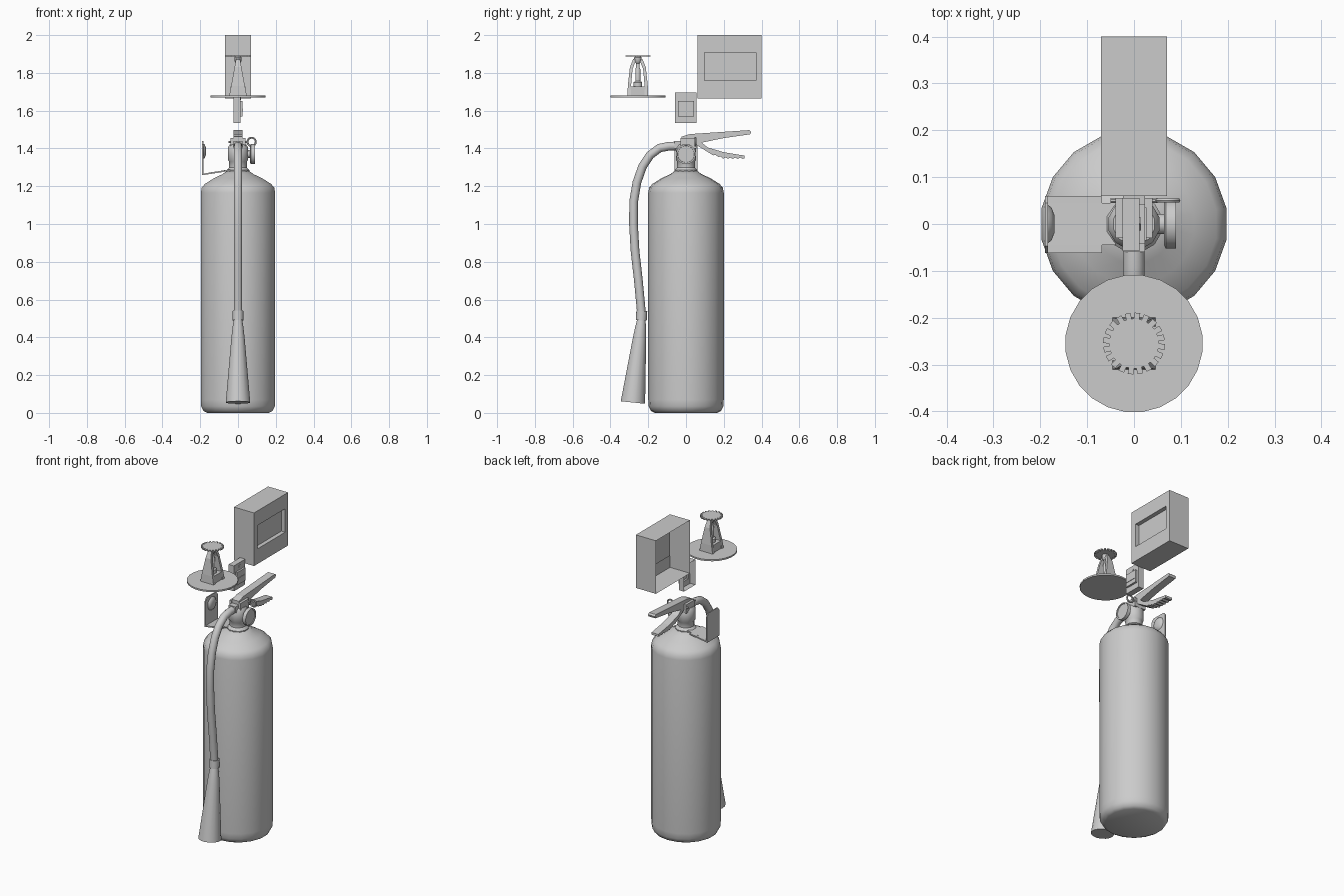
import bpy, bmesh, math
from mathutils import Vector

cube = bpy.data.objects.get("Cube")
if cube:
    bpy.data.objects.remove(cube, do_unlink=True)

GREY = (0.6, 0.6, 0.6, 1.0)
mat = bpy.data.materials.new("plain grey")
mat.use_nodes = True
mat.diffuse_color = GREY
bsdf = next(n for n in mat.node_tree.nodes if n.type == 'BSDF_PRINCIPLED')
bsdf.inputs["Base Color"].default_value = GREY


def finish(name, bm, angle=None, recalc=True):
    """Turn a bmesh into a named object, smooth below the given angle."""
    if recalc:
        bmesh.ops.recalc_face_normals(bm, faces=bm.faces[:])
    me = bpy.data.meshes.new(name)
    bm.to_mesh(me)
    bm.free()
    me.materials.append(mat)
    ob = bpy.data.objects.new(name, me)
    bpy.context.collection.objects.link(ob)
    if angle:
        bpy.ops.object.select_all(action='DESELECT')
        ob.select_set(True)
        bpy.context.view_layer.objects.active = ob
        bpy.ops.object.shade_smooth_by_angle(angle=math.radians(angle))
    return ob


def tube(name, stations, sides=16, axis=None, angle=40):
    """Rings through (centre, radius) stations; axis fixed or along the path."""
    bm = bmesh.new()
    rings = []
    pts = [Vector(c) for c, r in stations]
    for i, (c, r) in enumerate(stations):
        d = Vector(axis) if axis else pts[min(i + 1, len(pts) - 1)] - pts[max(i - 1, 0)]
        d.normalize()
        u = Vector((1, 0, 0)) if abs(d.x) < 0.9 else Vector((0, 1, 0))
        v = d.cross(u).normalized()
        u = v.cross(d)
        ring = []
        for k in range(sides):
            a = math.tau * (k + 0.5) / sides
            ring.append(bm.verts.new(pts[i] + r * (u * math.cos(a) + v * math.sin(a))))
        rings.append(ring)
    for a, b in zip(rings, rings[1:]):
        for k in range(sides):
            j = (k + 1) % sides
            bm.faces.new((a[k], a[j], b[j], b[k]))
    bm.faces.new(rings[0])
    bm.faces.new(rings[-1])
    return finish(name, bm, angle)


def lathe(name, profile, x=0, y=0, sides=18, angle=40):
    """Upright turned part from (radius, z) pairs."""
    return tube(name, [((x, y, z), r) for r, z in profile], sides, (0, 0, 1), angle)


def prism(name, outline, lo, hi, axis='x', taper=None):
    """Extrude an outline along an axis; outline is the other two coordinates."""
    place = {'x': lambda a, b, t: (t, a, b),
             'y': lambda a, b, t: (a, t, b),
             'z': lambda a, b, t: (a, b, t)}[axis]
    bm = bmesh.new()
    ends = [[bm.verts.new(place(a, b, t)) for a, b in outline] for t in (lo, hi)]
    n = len(outline)
    for k in range(n):
        j = (k + 1) % n
        bm.faces.new((ends[0][k], ends[0][j], ends[1][j], ends[1][k]))
    for e in ends:
        bm.faces.new(e)
    if taper:
        for v in bm.verts:
            v.co.x *= taper(v.co.z)
    return finish(name, bm)


def box(name, x, y, z):
    return prism(name, [(y[0], z[0]), (y[1], z[0]), (y[1], z[1]), (y[0], z[1])], *x)


def open_case(name, x, y, z, wy, wz, shift):
    """Shell open at -x, with a window pushed in or out of its +x face."""
    bm = bmesh.new()
    bmesh.ops.create_cube(bm, size=2)
    for v in bm.verts:
        v.co = [m[0] if c < 0 else m[1] for c, m in zip(v.co, (x, y, z))]
    bm.normal_update()
    back = [f for f in bm.faces if f.normal.x < -0.9]
    bmesh.ops.delete(bm, geom=back, context='FACES_ONLY')
    face = next(f for f in bm.faces if f.normal.x > 0.9)
    my, mz = sum(y) / 2, sum(z) / 2
    for step in (0, shift):
        bmesh.ops.inset_individual(bm, faces=[face], thickness=0.001)
        for v in face.verts:
            v.co = (x[1] + step, wy[v.co.y > my], wz[v.co.z > mz])
            
        my, mz = sum(wy) / 2, sum(wz) / 2
    return finish(name, bm, recalc=False)


# Tank
lathe("tank", [(0.165, 0), (0.185, 0.01), (0.198, 0.035), (0.2, 0.07), (0.2, 1.165),
               (0.195, 1.192), (0.178, 1.212), (0.13, 1.242), (0.085, 1.263), (0.06, 1.28)])

# Valve body
lathe("valve_neck", [(0.062, 1.26), (0.062, 1.285), (0.048, 1.30), (0.048, 1.33),
                     (0.056, 1.34), (0.056, 1.405), (0.045, 1.42)], sides=12)
for side, s in (("right", -1), ("left", 1)):
    box(side + "_lever_cheek", sorted((s * 0.024, s * 0.04)), (-0.03, 0.055), (1.40, 1.455))
box("valve_block", (-0.024, 0.024), (-0.06, 0.055), (1.40, 1.44))

# Gauge and safety pin
tube("gauge_stem", [((0.03, 0, 1.37), 0.022), ((0.066, 0, 1.37), 0.022)], 12)
tube("gauge", [((x, 0, 1.37), r) for x, r in
     ((0.064, 0.046), (0.068, 0.053), (0.09, 0.053), (0.09, 0.045), (0.086, 0.044))],
     20, (1, 0, 0))
tube("safety_pin", [((-0.05, 0.05, 1.435), 0.006), ((0.05, 0.05, 1.435), 0.006)], 8)
bpy.ops.mesh.primitive_torus_add(location=(0.072, 0.05, 1.435), rotation=(math.pi / 2, 0, 0),
                                 major_radius=0.022, minor_radius=0.005,
                                 major_segments=18, minor_segments=6)
ring = bpy.context.object
ring.name = "pin_ring"
ring.data.materials.append(mat)
bpy.ops.object.shade_smooth_by_angle(angle=math.radians(50))

# Lever and carrying grip
prism("squeeze_lever", [(-0.025, 1.425), (-0.025, 1.462), (0.02, 1.476), (0.2, 1.488),
                        (0.335, 1.497), (0.345, 1.488), (0.34, 1.475), (0.2, 1.455),
                        (0.08, 1.43)], -0.024, 0.024)
scallops = []
for k in range(13):
    y = 0.3 - 0.013 * k
    scallops.append((y, 1.345 + 0.011 * (k % 2) * 0.6 + max(0, 0.2 - y) * 0.33))
prism("carrying_grip", [(0.045, 1.43), (0.065, 1.445), (0.115, 1.405), (0.2, 1.38),
                        (0.31, 1.362), (0.31, 1.348)] + scallops + [(0.06, 1.415)],
      -0.024, 0.024)

# Wall bracket
prism("bracket_shelf", [(-0.19, 1.258), (-0.04, 1.282), (-0.04, 1.29), (-0.19, 1.266)],
      -0.045, 0.045, 'y')
prism("bracket_shelf_wings", [(-0.19, 1.258), (-0.068, 1.277), (-0.068, 1.285),
                              (-0.19, 1.266)], -0.062, 0.06, 'y')
prism("bracket_plate", [(-0.062, 1.26), (0.06, 1.26), (0.06, 1.42), (0.045, 1.44),
                        (-0.047, 1.44), (-0.062, 1.42)], -0.19, -0.183)
tube("bracket_button", [((x, 0, 1.385), r) for x, r in
     ((-0.184, 0.042), (-0.176, 0.036), (-0.17, 0.02))], 16, (1, 0, 0))

# Hose, collar and discharge horn
path = [(-0.04, 1.413), (-0.09, 1.412), (-0.14, 1.402), (-0.19, 1.365), (-0.23, 1.305),
        (-0.26, 1.22), (-0.277, 1.12), (-0.278, 1.0), (-0.27, 0.86), (-0.252, 0.7),
        (-0.235, 0.52)]
tube("hose", [((0, y, z), 0.023) for y, z in path], 14, angle=50)
tube("hose_collar", [((0, -0.234, 0.54), 0.029), ((0, -0.237, 0.49), 0.029)], 14)
tube("discharge_horn", [((0, y, z), r) for y, z, r in
     ((-0.236, 0.495, 0.022), (-0.24, 0.455, 0.029), (-0.246, 0.395, 0.036),
      (-0.281, 0.055, 0.066))], 16)

# Sprinkler head
CY = -0.255
lathe("sprinkler_flange", [(0.147, 1.67), (0.147, 1.68)], y=CY, sides=24)
box("sprinkler_base", (-0.04, 0.04), (CY - 0.04, CY + 0.04), (1.678, 1.728))
arm = [(0.055, 1.68), (0.053, 1.73), (0.042, 1.83), (0.025, 1.872), (0, 1.882),
       (0, 1.862), (0.014, 1.856), (0.028, 1.82), (0.036, 1.73), (0.036, 1.68)]
for side, s in (("front", -1), ("back", 1)):
    prism(side + "_sprinkler_arm", [(CY + s * y, z) for y, z in arm], -0.046, 0.046,
          taper=lambda z: 1 - 0.8 * (z - 1.68) / 0.2)
lathe("sprinkler_bulb", [(0.024, 1.725), (0.024, 1.75), (0.014, 1.757), (0.014, 1.82),
                         (0.009, 1.83), (0.009, 1.86)], y=CY, sides=12)
lathe("sprinkler_boss", [(0.01, 1.85), (0.02, 1.862), (0.02, 1.882), (0.012, 1.89)],
      y=CY, sides=12)
TEETH = 20
gear = []
for k in range(TEETH):
    for r, f in ((0.053, 0.0), (0.053, 0.3), (0.066, 0.35), (0.066, 0.95)):
        a = math.tau * (k + f) / TEETH
        gear.append((r * math.cos(a), CY + r * math.sin(a)))
prism("sprinkler_deflector", gear, 1.886, 1.893, 'z')

# Alarm cabinet with a recessed window
open_case("alarm_cabinet", (-0.07, 0.07), (0.06, 0.40), (1.665, 2.0),
          (0.097, 0.37), (1.76, 1.908), -0.026)

# Small pull station with a raised handle block
open_case("pull_station", (-0.025, 0.012), (-0.058, 0.055), (1.535, 1.695),
          (-0.042, 0.042), (1.57, 1.65), 0.012)
box("pull_handle", (0.02, 0.027), (-0.035, 0.035), (1.595, 1.612))
prism("pull_station_diamond", [(-0.014, 1.67), (0, 1.656), (0.014, 1.67), (0, 1.684)],
      0.011, 0.015)
